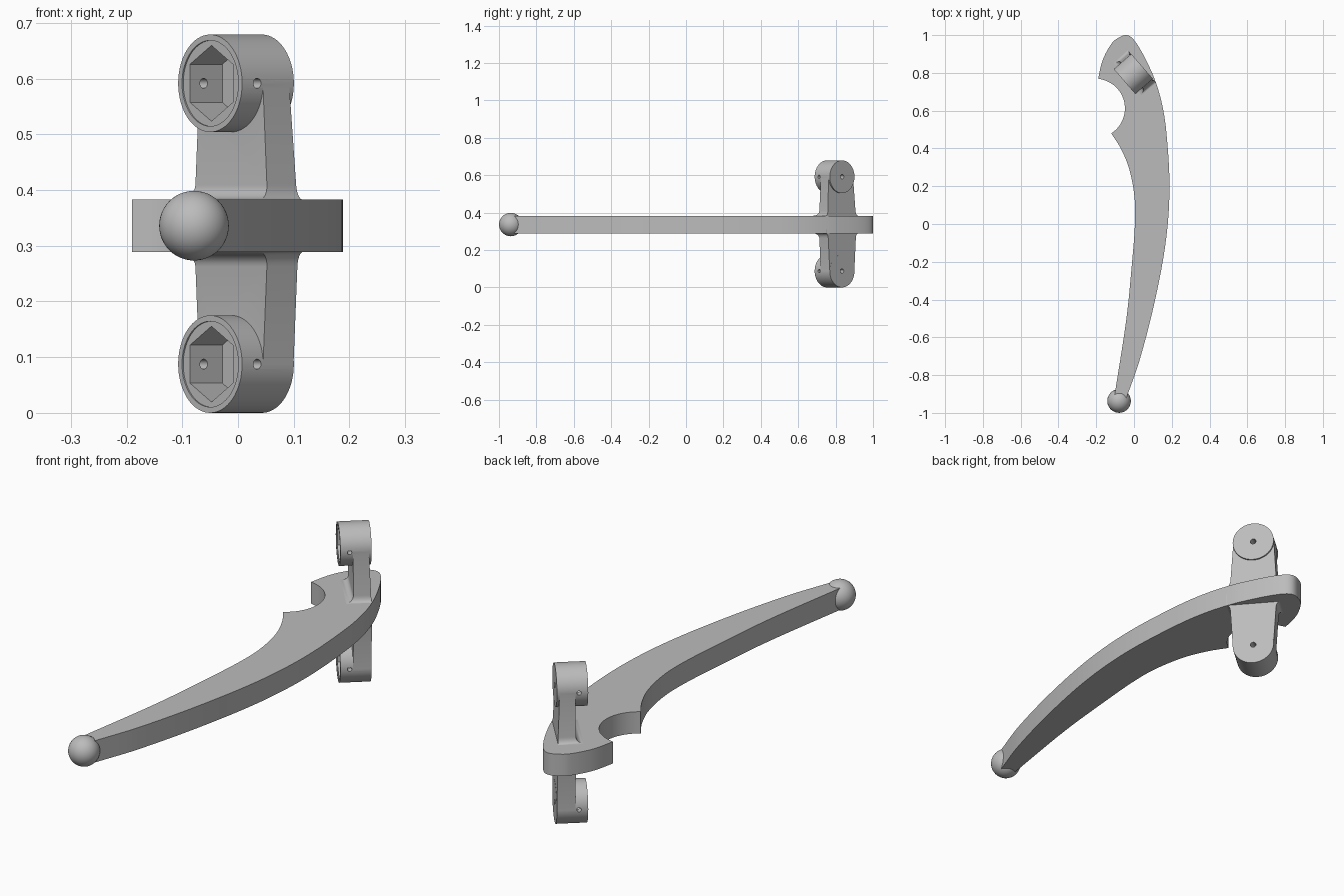
import bpy, bmesh, math
from mathutils import Matrix, Vector
from mathutils.geometry import interpolate_bezier

if "Cube" in bpy.data.objects:
    bpy.data.objects.remove(bpy.data.objects["Cube"], do_unlink=True)

grey = bpy.data.materials.new("plain_grey")
grey.use_nodes = True
grey.diffuse_color = (0.5, 0.5, 0.5, 1)
grey.node_tree.nodes["Principled BSDF"].inputs["Base Color"].default_value = (0.5, 0.5, 0.5, 1)

MID = 0.336          # mid height of the lever
HALF = 0.047         # half thickness of the lever
HUB_R, HUB_LEN = 0.0875, 0.123
HUB_Z = (0.0875, 0.5915)
# Bracket frame: local x runs from the socket face to the back
FRAME = Matrix.Translation((-0.05, 0.754, 0)) @ Matrix.Rotation(math.radians(41), 4, "Z")


def finish(name, bm):
    bmesh.ops.recalc_face_normals(bm, faces=bm.faces)
    mesh = bpy.data.meshes.new(name)
    bm.to_mesh(mesh)
    bm.free()
    mesh.materials.append(grey)
    obj = bpy.data.objects.new(name, mesh)
    bpy.context.collection.objects.link(obj)
    return obj


def loft(name, rings):
    """Skin a list of equal rings and cap both ends."""
    bm = bmesh.new()
    rows = [[bm.verts.new(p) for p in ring] for ring in rings]
    for a, b in zip(rows, rows[1:]):
        for i in range(len(a)):
            j = (i + 1) % len(a)
            bm.faces.new((a[i], a[j], b[j], b[i]))
    bm.faces.new(rows[0][::-1])
    bm.faces.new(rows[-1])
    return finish(name, bm)


def rod(name, radius, start, end, z, sides=48, turn=0.0):
    """Prism along the bracket's local x axis."""
    angles = [turn + math.tau * i / sides for i in range(sides)]
    return loft(name, [[(x, radius * math.cos(a), z + radius * math.sin(a)) for a in angles]
                       for x in (start, end)])


def spline(points, steps=7):
    """Smooth curve through the points."""
    pts = [Vector((x, y, 0)) for x, y in points]
    tan = [(pts[min(i + 1, len(pts) - 1)] - pts[max(i - 1, 0)]) for i in range(len(pts))]
    out = []
    for i in range(len(pts) - 1):
        span = (pts[i + 1] - pts[i]).length / 3
        out += interpolate_bezier(pts[i], pts[i] + tan[i].normalized() * span,
                                  pts[i + 1] - tan[i + 1].normalized() * span,
                                  pts[i + 1], steps)[:-1]
    return out + [pts[-1]]


def boolean(obj, tools, operation):
    """Apply boolean tools to obj, then remove them."""
    for tool in tools:
        mod = obj.modifiers.new("cut", "BOOLEAN")
        mod.operation, mod.solver, mod.object = operation, "EXACT", tool
    graph = bpy.context.evaluated_depsgraph_get()
    mesh = bpy.data.meshes.new_from_object(obj.evaluated_get(graph))
    obj.modifiers.clear()
    obj.data = mesh
    for tool in tools:
        bpy.data.objects.remove(tool, do_unlink=True)


# Lever plate: outer edge, inner edge and the round bite
outer = spline([(-.19, .77), (-.165, .87), (-.115, .96), (-.075, .99), (-.04, 1), (-.01, .985),
                (.03, .93), (.075, .845), (.11, .765), (.145, .65), (.17, .5), (.188, .2),
                (.17, -.08), (.112, -.4), (.03, -.72), (-.04, -.92)])
inner = spline([(-.105, -.92), (-.04, -.5), (-.01, -.2), (.005, 0), (.003, .14),
                (-.025, .29), (-.07, .4), (-.12, .48)])
bite = []
for i in range(1, 24):
    a = math.radians(-57 + (84 + 57) * i / 24)
    bite.append(Vector((-.205 + .157 * math.cos(a), .612 + .157 * math.sin(a), 0)))
outline = outer + inner + bite
lever = loft("lever", [[(p.x, p.y, z) for p in outline] for z in (MID - HALF, MID + HALF)])

# Ball at the lever's end
bm = bmesh.new()
bmesh.ops.create_uvsphere(bm, u_segments=48, v_segments=24, radius=0.0625,
                          matrix=Matrix.Translation((-0.079, -0.937, MID)))
ball = finish("ball_end", bm)

# Bracket arm: tapered slab, flared where it meets the lever
upper = [(HUB_Z[1] - MID, 0)]
flare = 0.026
for i in range(7):
    a = math.radians(15 * i)
    upper.append((HALF + flare * (1 - math.sin(a)), 1 - math.cos(a)))
sections = [(MID - h, h, f) for h, f in upper] + [(MID + h, h, f) for h, f in reversed(upper)]
rings = []
for z, h, f in sections:
    wide = 0.0868 + 0.012 * (HUB_Z[1] - MID - h) / 0.2 + 0.014 * f
    front = 0.05 - 0.03 * f
    back = 0.1225 - 0.01 * max(0, (z - MID) / 0.25)
    rings.append([(front, -wide, z), (back, -wide, z), (back, wide, z), (front, wide, z)])
bracket = loft("bracket", rings)

# Hubs joined to the arm, then sockets and pin holes cut out
boolean(bracket, [rod("hub", HUB_R, 0, HUB_LEN, z, 64) for z in HUB_Z], "UNION")
cutters = []
for z in HUB_Z:
    cutters.append(rod("rim", 0.077, -0.02, 0.003, z, 64))
    cutters.append(rod("hex_socket", 0.068, -0.02, 0.08, z, 6, math.pi / 2))
    cutters.append(rod("axle_hole", 0.012, 0.05, 0.2, z, 20))
    pin = rod("pin_hole", 0.009, -0.2, 0.2, 0, 20)
    pin.data.transform(Matrix.Translation((0.036, 0, z)) @ Matrix.Rotation(math.pi / 2, 4, "Z"))
    cutters.append(pin)
boolean(bracket, cutters, "DIFFERENCE")
bracket.data.transform(FRAME)

# Smooth curved walls, keep hard edges
bpy.ops.object.select_all(action="DESELECT")
for obj in (lever, ball, bracket):
    obj.select_set(True)
bpy.context.view_layer.objects.active = lever
bpy.ops.object.shade_smooth_by_angle(angle=math.radians(30))
